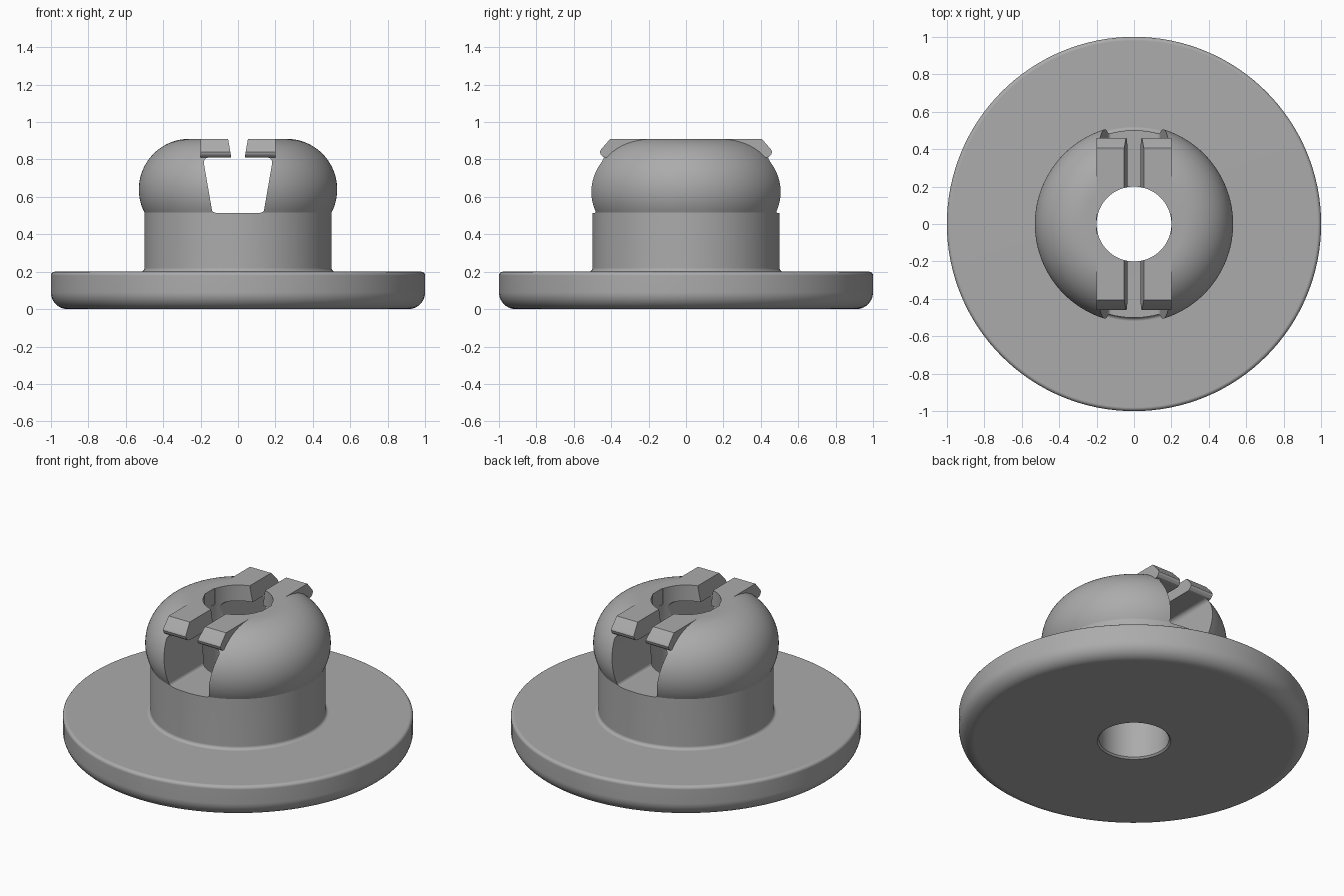
import bpy, bmesh, math
from math import cos, sin, radians

if "Cube" in bpy.data.objects:
    bpy.data.objects.remove(bpy.data.objects["Cube"], do_unlink=True)

GREY = (0.41, 0.41, 0.41, 1)
plastic = bpy.data.materials.new("grey plastic")
plastic.use_nodes = True
plastic.diffuse_color = GREY
plastic.node_tree.nodes["Principled BSDF"].inputs["Base Color"].default_value = GREY

SEGMENTS = 128
BORE = 0.2


def arc(cx, cz, r, start, end, steps):
    """Points on a circular arc, angles in degrees."""
    angles = [radians(start + (end - start) * i / steps) for i in range(steps + 1)]
    return [(cx + r * cos(a), cz + r * sin(a)) for a in angles]


def make_object(name, bm):
    bmesh.ops.recalc_face_normals(bm, faces=bm.faces)
    mesh = bpy.data.meshes.new(name)
    bm.to_mesh(mesh)
    bm.free()
    mesh.materials.append(plastic)
    obj = bpy.data.objects.new(name, mesh)
    bpy.context.collection.objects.link(obj)
    return obj


def lathe(name, profile):
    """Spin a closed (radius, height) outline around z."""
    bm = bmesh.new()
    verts = [bm.verts.new((r, 0, z)) for r, z in profile]
    edges = [bm.edges.new((v, verts[i - 1])) for i, v in enumerate(verts)]
    bmesh.ops.spin(bm, geom=verts + edges, cent=(0, 0, 0), axis=(0, 0, 1),
                   angle=math.tau, steps=SEGMENTS, use_duplicate=False)
    bmesh.ops.remove_doubles(bm, verts=bm.verts, dist=0.0001)
    return make_object(name, bm)


def loft(name, ring_a, ring_b):
    """Solid between two matching outlines."""
    bm = bmesh.new()
    a = [bm.verts.new(p) for p in ring_a]
    b = [bm.verts.new(p) for p in ring_b]
    bm.faces.new(a)
    bm.faces.new(b[::-1])
    for i in range(len(a)):
        bm.faces.new((a[i - 1], a[i], b[i], b[i - 1]))
    return make_object(name, bm)


def activate(obj):
    bpy.ops.object.select_all(action="DESELECT")
    obj.select_set(True)
    bpy.context.view_layer.objects.active = obj


def cut(obj, cutter):
    activate(obj)
    mod = obj.modifiers.new("cut", "BOOLEAN")
    mod.operation = "DIFFERENCE"
    mod.solver = "EXACT"
    mod.object = cutter
    bpy.ops.object.modifier_apply(modifier=mod.name)


def finish(obj):
    activate(obj)
    bpy.ops.object.shade_smooth_by_angle(angle=radians(24))
    mod = obj.modifiers.new("flat face shading", "WEIGHTED_NORMAL")
    mod.keep_sharp = True


# Flange, neck and bulbous head with a through bore
outline = (
    [(BORE, 0.01), (BORE + 0.01, 0)]
    + arc(0.91, 0.09, 0.09, -90, 0, 10)
    + arc(0.98, 0.18, 0.02, 0, 90, 4)
    + arc(0.52, 0.22, 0.02, 270, 180, 4)
    + arc(0.26, 0.64, 0.27, -27, 90, 28)
    + [(BORE, 0.91)]
)
body = lathe("flanged_body", outline)

# Tapered slot through the head, opening to the tab seats on top
half = (arc(0.12, 0.535, 0.02, -90, -8, 4)
        + arc(0.158, 0.785, 0.025, -8, 90, 5)
        + [(0.2, 0.81), (0.2, 1.0)])
section = half + [(-x, z) for x, z in reversed(half)]
slot_cutter = loft("slot_cutter",
                   [(x, -0.8, z) for x, z in section],
                   [(x, 0.8, z) for x, z in section])
cut(body, slot_cutter)
finish(body)

# Four retaining tabs with sloped noses, trimmed by the bore
bore_cutter = loft("bore_cutter", *[
    [(x, y, z) for x, y in arc(0, 0, BORE, 0, 360 - 360 / SEGMENTS, SEGMENTS - 1)]
    for z in (-0.5, 1.5)])
tab_side = [(0.05, 0.81), (0.43, 0.81), (0.445, 0.815), (0.456, 0.827),
            (0.46, 0.84), (0.455, 0.853), (0.405, 0.91), (0.05, 0.91)]
for depth, sy in (("front", -1), ("back", 1)):
    for side, sx in (("left", 1), ("right", -1)):
        tab = loft(f"{depth}_{side}_tab",
                   [(sx * (0.036 + 0.17 * (z - 0.81)), sy * y, z) for y, z in tab_side],
                   [(sx * 0.2, sy * y, z) for y, z in tab_side])
        cut(tab, bore_cutter)
        finish(tab)

for helper in (slot_cutter, bore_cutter):
    helper.hide_render = True
    helper.hide_set(True)
